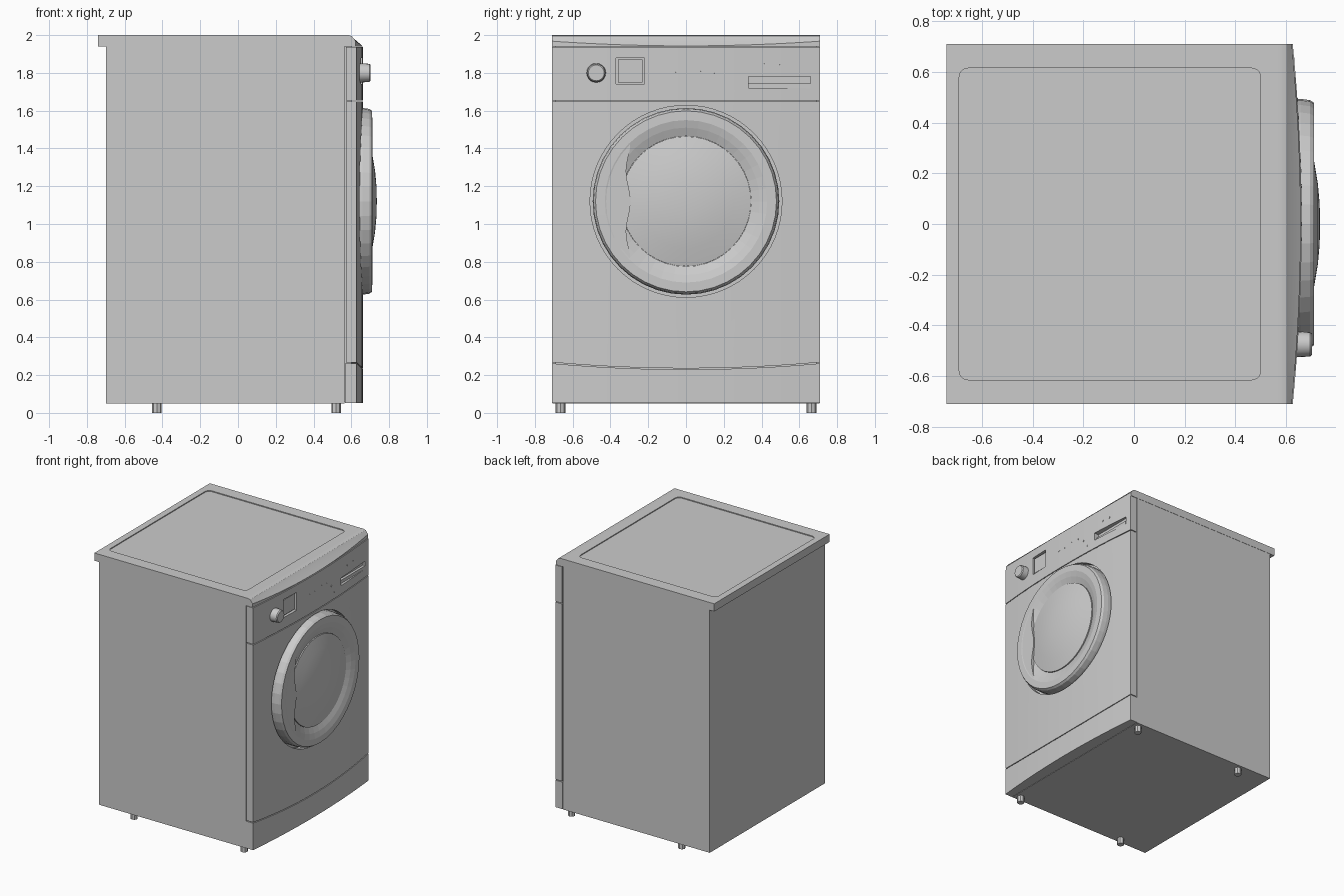
import bpy, bmesh, math
from mathutils import Matrix, Vector

if "Cube" in bpy.data.objects:
    bpy.data.objects.remove(bpy.data.objects["Cube"], do_unlink=True)

grey = bpy.data.materials.new("light grey")
grey.use_nodes = True
COLOUR = (0.6, 0.6, 0.6, 1)
grey.diffuse_color = COLOUR
grey.node_tree.nodes["Principled BSDF"].inputs["Base Color"].default_value = COLOUR

HALF = 0.71        # half of the width
DOOR_Z = 1.12      # height of the door centre


def finish(name, bm, smooth=None):
    """Turn a bmesh into a named object with the grey material."""
    bmesh.ops.recalc_face_normals(bm, faces=bm.faces)
    mesh = bpy.data.meshes.new(name)
    bm.to_mesh(mesh)
    bm.free()
    mesh.materials.append(grey)
    ob = bpy.data.objects.new(name, mesh)
    bpy.context.collection.objects.link(ob)
    if smooth:
        select(ob)
        bpy.ops.object.shade_smooth_by_angle(angle=math.radians(smooth))
    return ob


def select(ob):
    bpy.ops.object.select_all(action='DESELECT')
    ob.select_set(True)
    bpy.context.view_layer.objects.active = ob


def box(name, xs, ys, zs):
    bm = bmesh.new()
    bmesh.ops.create_cube(bm, size=1)
    for v in bm.verts:
        v.co = [a + (c + 0.5) * (b - a) for c, (a, b) in zip(v.co, (xs, ys, zs))]
    return finish(name, bm)


def prism(name, points, axis, low, high):
    """Extrude a flat outline along x or z."""
    bm = bmesh.new()
    place = (lambda a, b, h: (h, a, b)) if axis == 'x' else (lambda a, b, h: (a, b, h))
    face = bm.faces.new([bm.verts.new(place(a, b, low)) for a, b in points])
    res = bmesh.ops.extrude_face_region(bm, geom=[face])
    shift = Vector(place(0, 0, high - low))
    bmesh.ops.translate(bm, vec=shift, verts=[g for g in res['geom'] if isinstance(g, bmesh.types.BMVert)])
    return finish(name, bm)


def loft(name, section, steps=24):
    """Sweep an x-z section across the width; the section depends on y."""
    bm = bmesh.new()
    rows = []
    for i in range(steps + 1):
        y = HALF * (2 * i / steps - 1)
        rows.append([bm.verts.new((x, y, z)) for x, z in section(y)])
    for a, b in zip(rows, rows[1:]):
        for k in range(len(a)):
            n = (k + 1) % len(a)
            bm.faces.new((a[k], a[n], b[n], b[k]))
    bm.faces.new(rows[0])
    bm.faces.new(rows[-1])
    return finish(name, bm, 20)


def lathe(name, profile, y, z, sides, smooth=None):
    """Spin (x, radius) points around an axis along x."""
    bm = bmesh.new()
    verts = [bm.verts.new((x, 0, r)) for x, r in profile]
    edges = [bm.edges.new(p) for p in zip(verts, verts[1:])]
    bmesh.ops.spin(bm, geom=verts + edges, cent=(0, 0, 0), axis=(1, 0, 0),
                   angle=2 * math.pi, steps=sides)
    bmesh.ops.remove_doubles(bm, verts=bm.verts, dist=0.0001)
    bmesh.ops.translate(bm, vec=(0, y, z), verts=bm.verts)
    return finish(name, bm, smooth)


def cut(target, cutter):
    cutter.hide_render = True
    mod = target.modifiers.new("cut", 'BOOLEAN')
    mod.operation = 'DIFFERENCE'
    mod.solver = 'EXACT'
    mod.object = cutter
    select(target)
    bpy.ops.object.modifier_apply(modifier=mod.name)
    bpy.data.objects.remove(cutter, do_unlink=True)


def rounded(x0, x1, y0, y1, r, steps=5):
    pts = []
    for k, (cx, cy) in enumerate(((x1 - r, y1 - r), (x0 + r, y1 - r), (x0 + r, y0 + r), (x1 - r, y0 + r))):
        for i in range(steps + 1):
            a = math.pi / 2 * (k + i / steps)
            pts.append((cx + r * math.cos(a), cy + r * math.sin(a)))
    return pts


def bow(y):
    return (y / HALF) ** 2


def front_x(y):
    return 0.662 - 0.035 * bow(y)


# Cabinet, lid and the recessed lid panel
box("cabinet", (-0.7, 0.565), (-0.708, 0.708), (0.05, 1.94))
box("front_core", (0.56, 0.6), (-0.69, 0.69), (0.06, 1.95))
lid = box("lid", (-0.74, 0.565), (-HALF, HALF), (1.94, 2.0))
cut(lid, prism("lid_cutter", rounded(-0.69, 0.5, -0.615, 0.615, 0.035), 'z', 1.993, 2.05))


# Bowed front: lid nose, control fascia, door panel and plinth
def nose(y):
    edge = front_x(y)
    drop = 1.943 + 0.025 * bow(y)
    return [(0.565, 1.94), (edge - 0.004, 1.94), (edge - 0.004, drop),
            (0.612, 1.983), (0.602, 1.995), (0.585, 2.0), (0.565, 2.0)]


def plinth_top(y):
    return 0.23 + 0.032 * bow(y)


def slab(bottom, top, back=0.572):
    return lambda y: [(back, bottom(y)), (front_x(y), bottom(y)),
                      (front_x(y), top(y)), (back, top(y))]


loft("lid_nose", nose)
fascia = loft("control_fascia", slab(lambda y: 1.654, lambda y: 1.937))
panel = loft("front_panel", slab(lambda y: plinth_top(y) + 0.006, lambda y: 1.648))
loft("plinth", slab(lambda y: 0.052, plinth_top, 0.566))
cut(panel, lathe("door_cutter", [(0.615, 0), (0.615, 0.508), (0.75, 0.508), (0.75, 0)], 0, DOOR_Z, 64))

# Display window and detergent drawer grip
cut(fascia, box("display_cutter", (0.635, 0.75), (-0.37, -0.22), (1.74, 1.88)))
box("display", (0.62, 0.646), (-0.36, -0.23), (1.75, 1.87))
cut(fascia, box("grip_cutter", (0.615, 0.75), (0.33, 0.66), (1.72, 1.78)))
box("drawer_grip", (0.6, 0.634), (0.332, 0.658), (1.718, 1.745))

# Programme knob and small buttons
lathe("knob", [(0.63, 0), (0.63, 0.052), (0.695, 0.048), (0.702, 0.042), (0.702, 0)], -0.475, 1.8, 20, 35)
buttons = [(-0.06, 1.8), (0, 1.8), (0.08, 1.815), (0.15, 1.805), (0.21, 1.765),
           (0.25, 1.705), (0.42, 1.845), (0.49, 1.845)]
for i, (y, z) in enumerate(buttons):
    x = front_x(y)
    lathe(f"button_{i + 1}", [(x - 0.01, 0), (x - 0.01, 0.008), (x + 0.002, 0.007), (x + 0.002, 0)], y, z, 8)

# Door ring, domed glass and handle plate
lathe("door_ring", [(0.6, 0.494), (0.66, 0.494), (0.695, 0.489), (0.71, 0.479), (0.711, 0.43),
                    (0.7, 0.39), (0.682, 0.345), (0.6, 0.345)], 0, DOOR_Z, 40)
lathe("door_glass", [(0.62, 0.344), (0.69, 0.344), (0.711, 0.25), (0.726, 0.16),
                     (0.733, 0.08), (0.735, 0)], 0, DOOR_Z, 40, 12)
R = 0.435
start = math.acos(0.295 / R)
arc = [math.pi - start + 2 * start * i / 16 for i in range(17)]
outline = [(R * math.cos(a), DOOR_Z + R * math.sin(a)) for a in arc]
for i in range(1, 16):
    t = i / 16
    wave = 0.012 * math.cos(4 * math.pi * t)
    outline.append((-0.305 + wave, DOOR_Z + R * math.sin(start) * (2 * t - 1)))
prism("door_handle", outline, 'x', 0.675, 0.709)

# Feet
for x, end in ((-0.43, "back"), (0.52, "front")):
    for y, side in ((-0.665, "right"), (0.665, "left")):
        bm = bmesh.new()
        bmesh.ops.create_cone(bm, cap_ends=True, segments=8, radius1=0.026, radius2=0.026, depth=0.06,
                              matrix=Matrix.Translation((x, y, 0.03)))
        finish(f"foot_{end}_{side}", bm)
